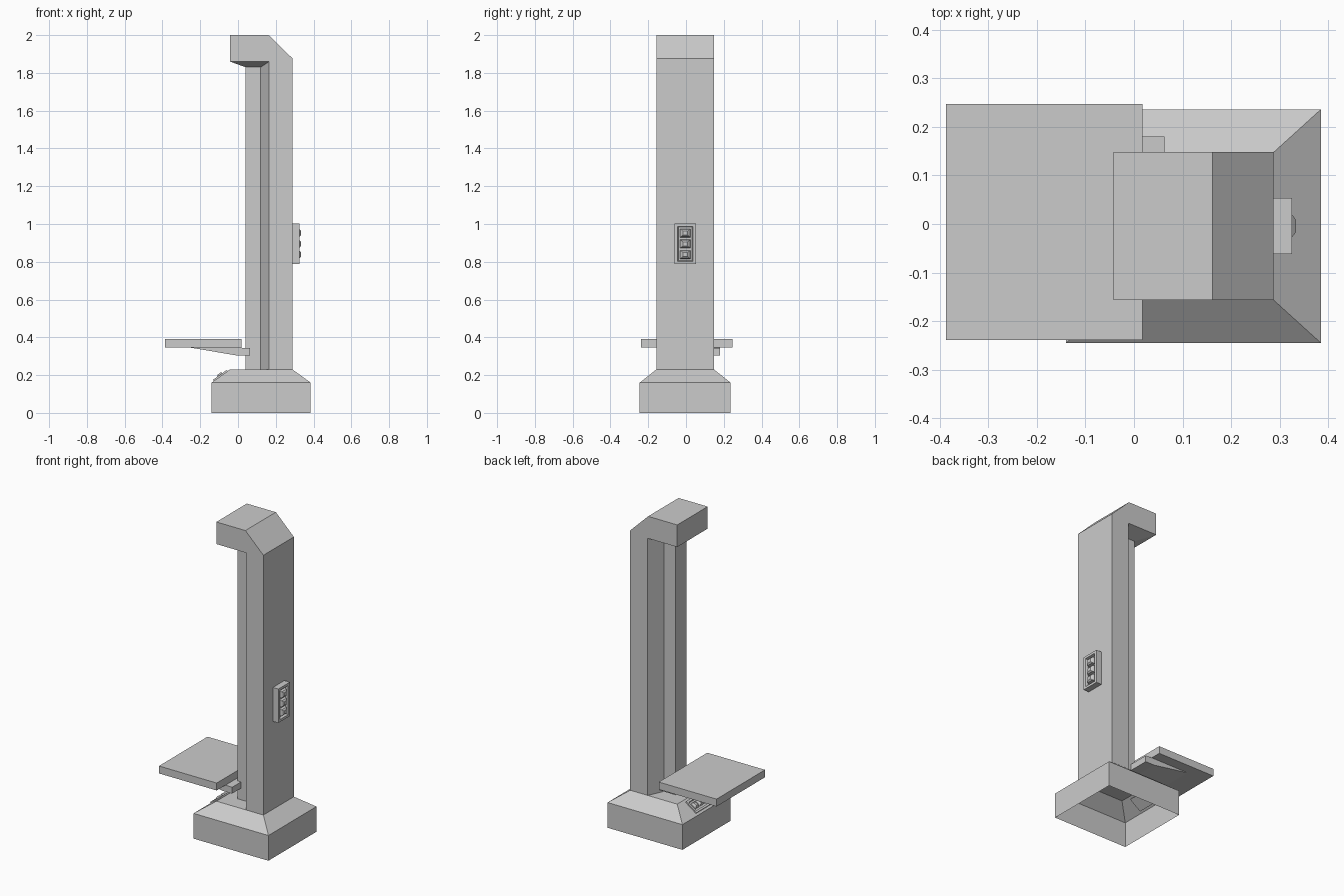
import bpy, bmesh
from mathutils import Matrix, Vector

if "Cube" in bpy.data.objects:
    bpy.data.objects.remove(bpy.data.objects["Cube"])


def finish(name, bm):
    bmesh.ops.recalc_face_normals(bm, faces=bm.faces)
    me = bpy.data.meshes.new(name)
    bm.to_mesh(me)
    bm.free()
    ob = bpy.data.objects.new(name, me)
    bpy.context.collection.objects.link(ob)
    return ob


def loft(name, rings, cap_start=True, cap_end=True):
    """Bridge rings of equal point count, optionally capping the ends."""
    bm = bmesh.new()
    vs = [[bm.verts.new(p) for p in r] for r in rings]
    n = len(vs[0])
    for a, b in zip(vs, vs[1:]):
        for i in range(n):
            j = (i + 1) % n
            bm.faces.new((a[i], a[j], b[j], b[i]))
    if cap_start:
        bm.faces.new(vs[0])
    if cap_end:
        bm.faces.new(vs[-1])
    return finish(name, bm)


def rect(x0, x1, y0, y1, z):
    return [(x0, y0, z), (x1, y0, z), (x1, y1, z), (x0, y1, z)]


def side_profile(name, pts, y0, y1):
    return loft(name, [[(x, y, z) for x, z in pts] for y in (y0, y1)])


Y0, Y1 = -0.157, 0.148

# Hollow base, open underneath, with sloped shoulders
loft("base", [rect(-0.14, 0.385, -0.245, 0.236, 0),
              rect(-0.14, 0.385, -0.245, 0.236, 0.16),
              rect(-0.042, 0.288, Y0, Y1, 0.23)], cap_start=False)

# Rear post with the overhanging, chamfered head
side_profile("post_and_head", [(0.165, 0.23), (0.288, 0.23), (0.288, 1.877),
             (0.162, 2.0), (-0.042, 2.0), (-0.042, 1.86), (0.165, 1.86)], Y0, Y1)

# Narrow guide rail that flares into the post
rail = [(0.165, Y0), (0.12, -0.06), (0.04, -0.06),
        (0.04, 0.05), (0.12, 0.05), (0.165, Y1)]
loft("guide_rail", [[(x, y, z) for x, y in rail] for z in (0.23, 1.86)])

# Tapered collar under the head
loft("head_collar", [rect(-0.042, 0.165, Y0, Y1, 1.86),
                     rect(0.04, 0.12, -0.06, 0.05, 1.83)], cap_start=False)

# Platform and its wedge-shaped carriage
loft("platform", [rect(-0.387, 0.018, -0.239, 0.247, z) for z in (0.345, 0.392)])
side_profile("platform_carriage", [(-0.25, 0.345), (0.0, 0.303), (0.063, 0.303),
             (0.063, 0.343), (0.018, 0.345)], -0.15, 0.18)


def panel(name, origin, long_axis, normal, length, width, back, front):
    """Framed control panel with a recess and three raised buttons."""
    x, n = Vector(long_axis), Vector(normal).normalized()
    y = n.cross(x)
    m = Matrix((x, y, n)).transposed().to_4x4()
    m.translation = origin

    def box(k, h, cx=0.0):
        return rect(cx - length * k[0], cx + length * k[0],
                    -width * k[1], width * k[1], h)
    inner, floor = (0.43, 0.36), front - 0.015
    body = loft(name, [box((.5, .5), back), box((.5, .5), front),
                       box(inner, front), box((0.41, 0.32), floor)])
    body.matrix_world = m
    for i in (-1, 0, 1):
        c = i * length * 0.265
        b = loft(f"{name}_button_{i + 2}", [
            box((0.105, 0.25), floor, c),
            box((0.09, 0.2), front, c),
            box((0.05, 0.11), front + 0.008, c)], cap_start=False)
        b.matrix_world = m


# Control panels on the post and on the base shoulder
panel("post_panel", (0.288, -0.004, 0.895), (0, 0, 1), (1, 0, 0),
      0.215, 0.115, 0.0, 0.038)
panel("base_panel", (-0.091, -0.004, 0.195), (0, 1, 0), (-0.07, 0, 0.098),
      0.175, 0.09, -0.01, 0.008)
